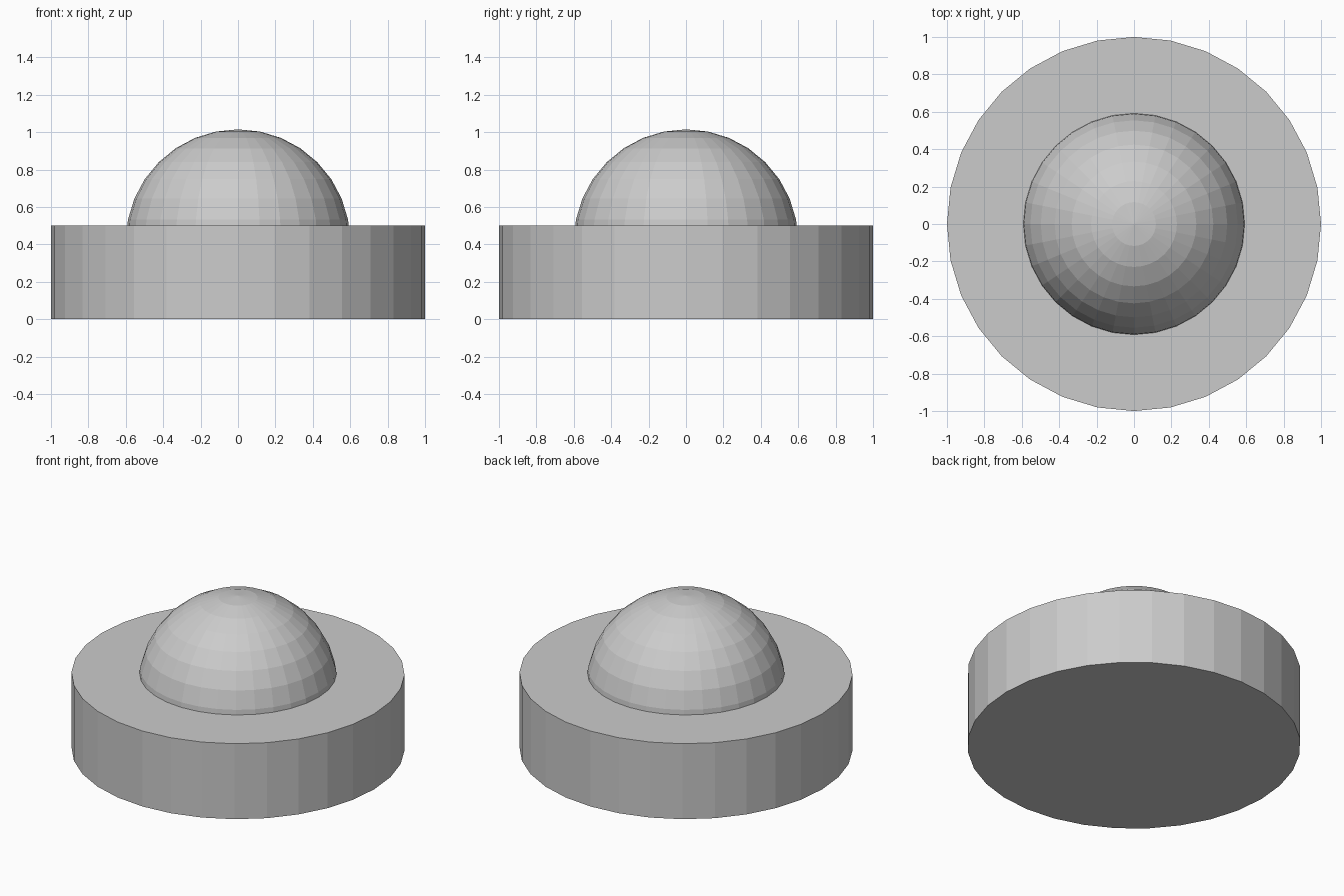
import bpy, bmesh

if "Cube" in bpy.data.objects:
    bpy.data.objects.remove(bpy.data.objects["Cube"])

# Base disc
bpy.ops.mesh.primitive_cylinder_add(vertices=32, radius=1.0, depth=0.5, location=(0, 0, 0.25))
bpy.context.object.name = "base_disc"

# Dome: faceted sphere cut off at the top of the disc
R, CZ, CUT = 0.6, 0.415, 0.5
bpy.ops.mesh.primitive_uv_sphere_add(segments=32, ring_count=16, radius=R, location=(0, 0, CZ))
dome = bpy.context.object
dome.name = "dome"
bm = bmesh.new()
bm.from_mesh(dome.data)
bmesh.ops.bisect_plane(bm, geom=bm.verts[:] + bm.edges[:] + bm.faces[:],
                       plane_co=(0, 0, CUT - CZ), plane_no=(0, 0, 1), clear_inner=True)
bm.to_mesh(dome.data)
bm.free()
